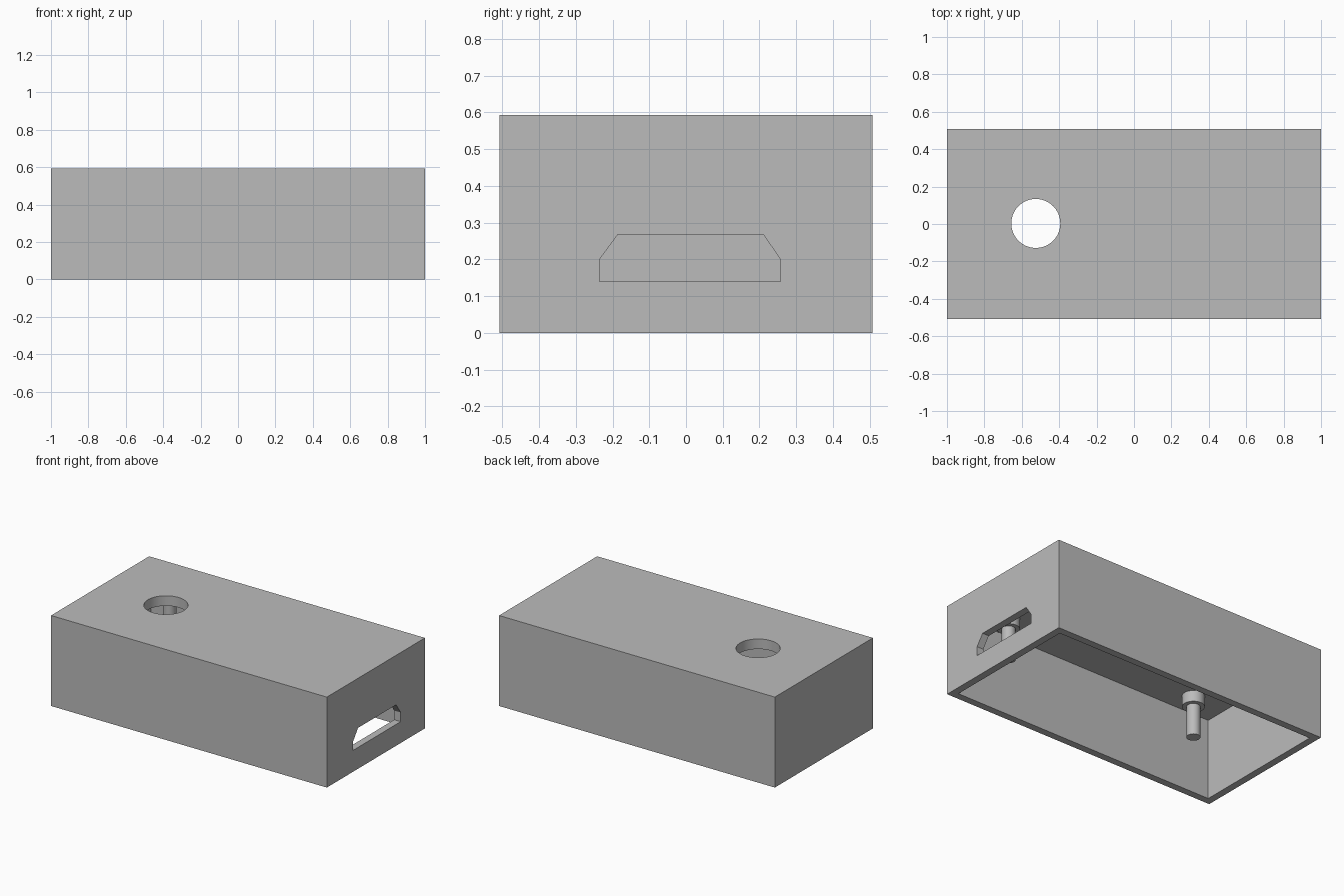
import bpy
import bmesh
import math

if "Cube" in bpy.data.objects:
    bpy.data.objects.remove(bpy.data.objects["Cube"], do_unlink=True)

LENGTH, WIDTH, HEIGHT = 2.0, 1.016, 0.593
WALL, ROOF = 0.047, 0.066
CEILING = HEIGHT - ROOF

grey = bpy.data.materials.new("plain grey")
grey.use_nodes = True
grey.diffuse_color = (0.5, 0.5, 0.5, 1)
grey.node_tree.nodes["Principled BSDF"].inputs["Base Color"].default_value = (0.5, 0.5, 0.5, 1)


def make_object(name, bm):
    bmesh.ops.recalc_face_normals(bm, faces=bm.faces)
    mesh = bpy.data.meshes.new(name)
    bm.to_mesh(mesh)
    bm.free()
    mesh.materials.append(grey)
    obj = bpy.data.objects.new(name, mesh)
    bpy.context.collection.objects.link(obj)
    return obj


def prism(name, outline, offset):
    """Extrude a closed outline of 3D points along an offset."""
    bm = bmesh.new()
    face = bm.faces.new([bm.verts.new(p) for p in outline])
    top = bmesh.ops.extrude_face_region(bm, geom=[face], use_keep_orig=True)["geom"]
    bmesh.ops.translate(bm, vec=offset, verts=[v for v in top if isinstance(v, bmesh.types.BMVert)])
    return make_object(name, bm)


def box(name, half_x, half_y, low, high):
    corners = [(-1, -1), (1, -1), (1, 1), (-1, 1)]
    return prism(name, [(x * half_x, y * half_y, low) for x, y in corners], (0, 0, high - low))


def circle(x, y, z, radius, count):
    angles = [2 * math.pi * i / count for i in range(count)]
    return [(x + radius * math.cos(a), y + radius * math.sin(a), z) for a in angles]


def activate(obj):
    bpy.ops.object.select_all(action='DESELECT')
    obj.select_set(True)
    bpy.context.view_layer.objects.active = obj


def cut(target, cutter):
    mod = target.modifiers.new("cut", 'BOOLEAN')
    mod.operation = 'DIFFERENCE'
    mod.solver = 'EXACT'
    mod.object = cutter
    activate(target)
    bpy.ops.object.modifier_apply(modifier=mod.name)
    bpy.data.objects.remove(cutter, do_unlink=True)


# Enclosure shell, open underneath
shell = box("enclosure_shell", LENGTH / 2, WIDTH / 2, 0, HEIGHT)
cut(shell, box("cavity_cutter", LENGTH / 2 - WALL, WIDTH / 2 - WALL, -0.1, CEILING))

# Round hole through the roof
cut(shell, prism("hole_cutter", circle(-0.525, 0.003, CEILING - 0.1, 0.131, 64), (0, 0, 0.3)))

# Connector slot with chamfered upper corners in the left end wall
slot = [(-0.235, 0.14), (0.257, 0.14), (0.257, 0.2), (0.21, 0.268), (-0.185, 0.268), (-0.235, 0.2)]
cut(shell, prism("slot_cutter", [(0.85, y, z) for y, z in slot], (0.3, 0, 0)))
activate(shell)
bpy.ops.object.shade_smooth_by_angle(angle=math.radians(30))

# Stepped mounting posts hanging from the ceiling
profile = [(0, 0.25), (0.041, 0.25), (0.041, 0.455), (0.067, 0.455), (0.067, CEILING + 0.005)]
for x_name, x in (("right", -0.705), ("left", 0.705)):
    for y_name, y in (("front", -0.3), ("back", 0.3)):
        bm = bmesh.new()
        verts = [bm.verts.new((r, 0, z)) for r, z in profile]
        edges = [bm.edges.new(pair) for pair in zip(verts, verts[1:])]
        bmesh.ops.spin(bm, geom=verts + edges, cent=(0, 0, 0), axis=(0, 0, 1),
                       angle=2 * math.pi, steps=32)
        bmesh.ops.remove_doubles(bm, verts=bm.verts, dist=0.0001)
        bmesh.ops.holes_fill(bm, edges=[e for e in bm.edges if e.is_boundary])
        post = make_object(f"{y_name}_{x_name}_mounting_post", bm)
        post.location = (x, y, 0)
        activate(post)
        bpy.ops.object.shade_smooth_by_angle(angle=math.radians(30))
